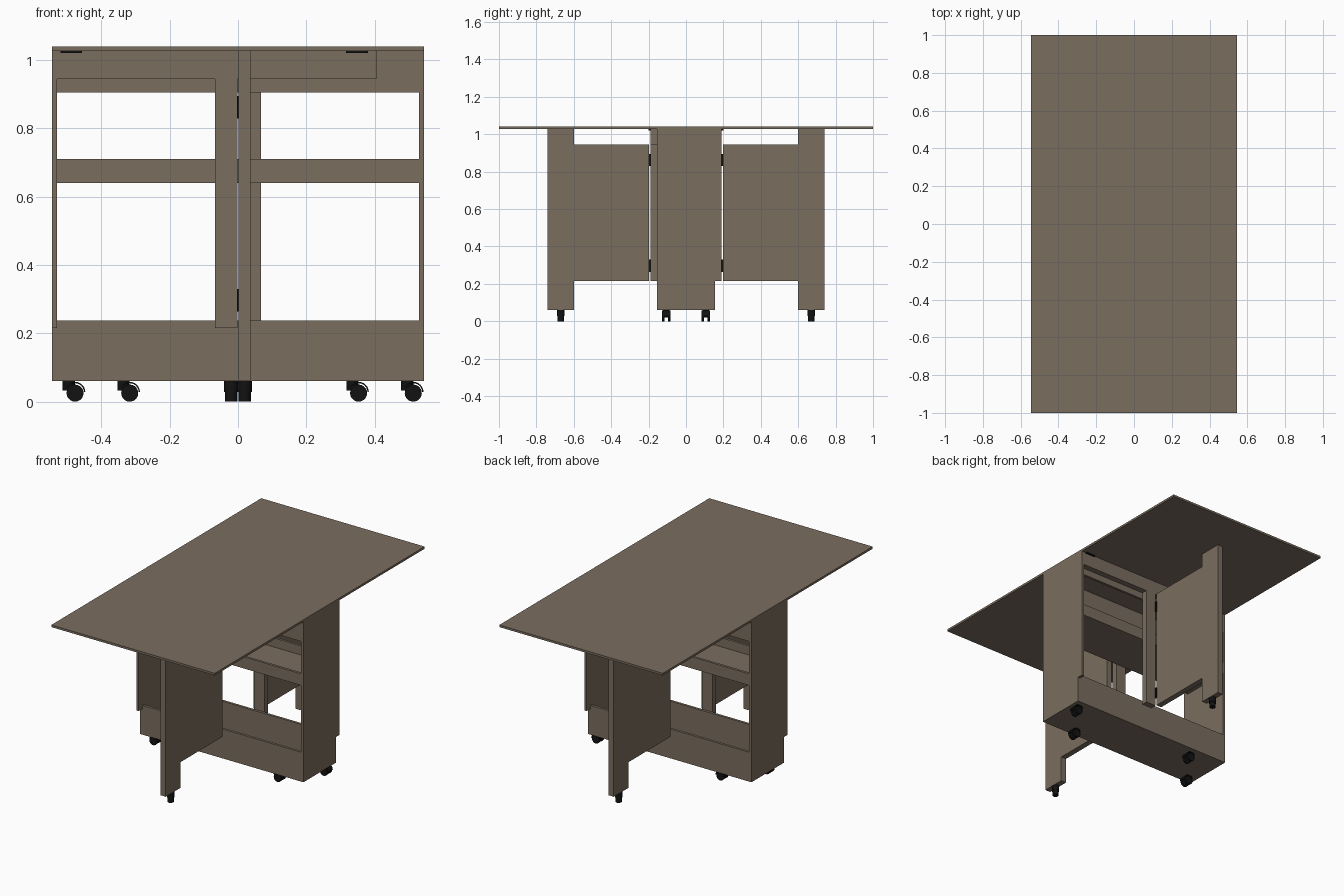
import bpy, bmesh, math
from mathutils import Matrix, Vector

old = bpy.data.objects.get("Cube")
if old:
    bpy.data.objects.remove(old, do_unlink=True)


def material(name, rgb):
    m = bpy.data.materials.new(name)
    m.use_nodes = True
    m.diffuse_color = (*rgb, 1)
    m.node_tree.nodes["Principled BSDF"].inputs["Base Color"].default_value = (*rgb, 1)
    return m


wood = material("taupe wood", (0.195, 0.153, 0.114))
black = material("black plastic", (0.006, 0.006, 0.006))
HALF_TURN = Matrix.Rotation(math.pi, 4, 'Z')


def finish(name, bm, mat):
    bmesh.ops.recalc_face_normals(bm, faces=bm.faces)
    mesh = bpy.data.meshes.new(name)
    bm.to_mesh(mesh)
    bm.free()
    mesh.materials.append(mat)
    obj = bpy.data.objects.new(name, mesh)
    bpy.context.collection.objects.link(obj)
    return obj


def box(name, x, y, z, mat=wood, turn=False):
    bm = bmesh.new()
    bmesh.ops.create_cube(bm, size=1)
    for v in bm.verts:
        v.co = Vector([a[0] + (c + 0.5) * (a[1] - a[0]) for a, c in zip((x, y, z), v.co)])
    if turn:
        bm.transform(HALF_TURN)
    return finish(name, bm, mat)


def board(name, x, outline, turn):
    """Board standing in the yz plane, cut to an outline."""
    bm = bmesh.new()
    face = bm.faces.new([bm.verts.new((x[0], y, z)) for y, z in outline])
    out = bmesh.ops.extrude_face_region(bm, geom=[face])
    for v in out["geom"]:
        if isinstance(v, bmesh.types.BMVert):
            v.co.x = x[1]
    if turn:
        bm.transform(HALF_TURN)
    return finish(name, bm, wood)


def cylinder(name, center, radius, depth, axis='Z', segments=20):
    bm = bmesh.new()
    bmesh.ops.create_cone(bm, cap_ends=True, segments=segments,
                          radius1=radius, radius2=radius, depth=depth)
    if axis == 'Y':
        bm.transform(Matrix.Rotation(math.pi / 2, 4, 'X'))
    bm.transform(Matrix.Translation(center))
    obj = finish(name, bm, black)
    for p in obj.data.polygons:
        p.use_smooth = len(p.vertices) == 4
    return obj


def hood(name, center, r_in, r_out, depth):
    """Arched cover over the wheels of a caster."""
    bm = bmesh.new()
    angles = [math.radians(a) for a in range(0, 151, 15)]
    ring = [(r_out * math.cos(a), r_out * math.sin(a)) for a in angles]
    ring += [(r_in * math.cos(a), r_in * math.sin(a)) for a in reversed(angles)]
    face = bm.faces.new([bm.verts.new((x, -depth / 2, z)) for x, z in ring])
    out = bmesh.ops.extrude_face_region(bm, geom=[face])
    for v in out["geom"]:
        if isinstance(v, bmesh.types.BMVert):
            v.co.y = depth / 2
    bm.transform(Matrix.Translation(center))
    finish(name, bm, black)


# Table top and the floors of the two trays
box("table_top", (-0.545, 0.545), (-1, 1), (1.027, 1.04))
box("base_floor", (-0.53, 0.53), (-0.14, 0.14), (0.06, 0.075))
box("shelf_floor", (-0.53, 0.53), (-0.14, 0.14), (0.64, 0.655))

for side, turn in (("front", False), ("back", True)):
    # Long boards of the frame
    box(side + "_base_board", (-0.53, 0.53), (-0.155, -0.14), (0.06, 0.237), turn=turn)
    box(side + "_shelf_rail", (-0.53, 0.53), (-0.155, -0.14), (0.64, 0.71), turn=turn)
    box(side + "_top_rail", (-0.53, 0.53), (-0.155, -0.14), (0.905, 1.027), turn=turn)
    box(side + "_outer_rail", (-0.53, 0.405), (-0.19, -0.155), (0.945, 1.027), turn=turn)
    box(side + "_center_post", (-0.067, -0.001), (-0.19, -0.155), (0.215, 0.945), turn=turn)

    # Notched end panel
    board(side + "_end_panel", (-0.545, -0.53),
          [(0.155, 0.06), (0.155, 1.027), (-0.19, 1.027), (-0.19, 0.215),
           (-0.155, 0.215), (-0.155, 0.06)], turn)

    # Swing-out gate with its leg
    board(side + "_gate_leg", (0.001, 0.036),
          [(-0.197, 0.215), (-0.197, 0.945), (-0.6, 0.945), (-0.6, 1.027),
           (-0.74, 1.027), (-0.74, 0.06), (-0.6, 0.06), (-0.6, 0.215)], turn)

    # Hinges of the gate and the folding leaf
    for z in (0.297, 0.862):
        box(side + "_gate_hinge", (-0.003, 0.004), (-0.2, -0.188), (z - 0.033, z + 0.033), black, turn)
    for x in (-0.488, 0.348):
        box(side + "_leaf_hinge", (x - 0.032, x + 0.032), (-0.2, -0.191), (1.021, 1.027), black, turn)

    # Foot under the gate leg
    s = -1 if turn else 1
    cylinder(side + "_gate_foot_collar", (0.0195 * s, -0.67 * s, 0.044), 0.021, 0.032)
    cylinder(side + "_gate_foot", (0.0195 * s, -0.67 * s, 0.015), 0.018, 0.03)

# Twin-wheel casters under the base
for x, y in ((-0.495, -0.105), (0.335, -0.105), (-0.335, 0.105), (0.495, 0.105)):
    wheel_x = x + 0.018
    cylinder("caster_stem", (x, y, 0.046), 0.018, 0.028)
    hood("caster_hood", (wheel_x, y, 0.028), 0.026, 0.03, 0.046)
    cylinder("caster_axle", (wheel_x, y, 0.028), 0.007, 0.04, 'Y', 10)
    for dy in (-0.016, 0.016):
        cylinder("caster_wheel", (wheel_x, y + dy, 0.025), 0.025, 0.014, 'Y')
